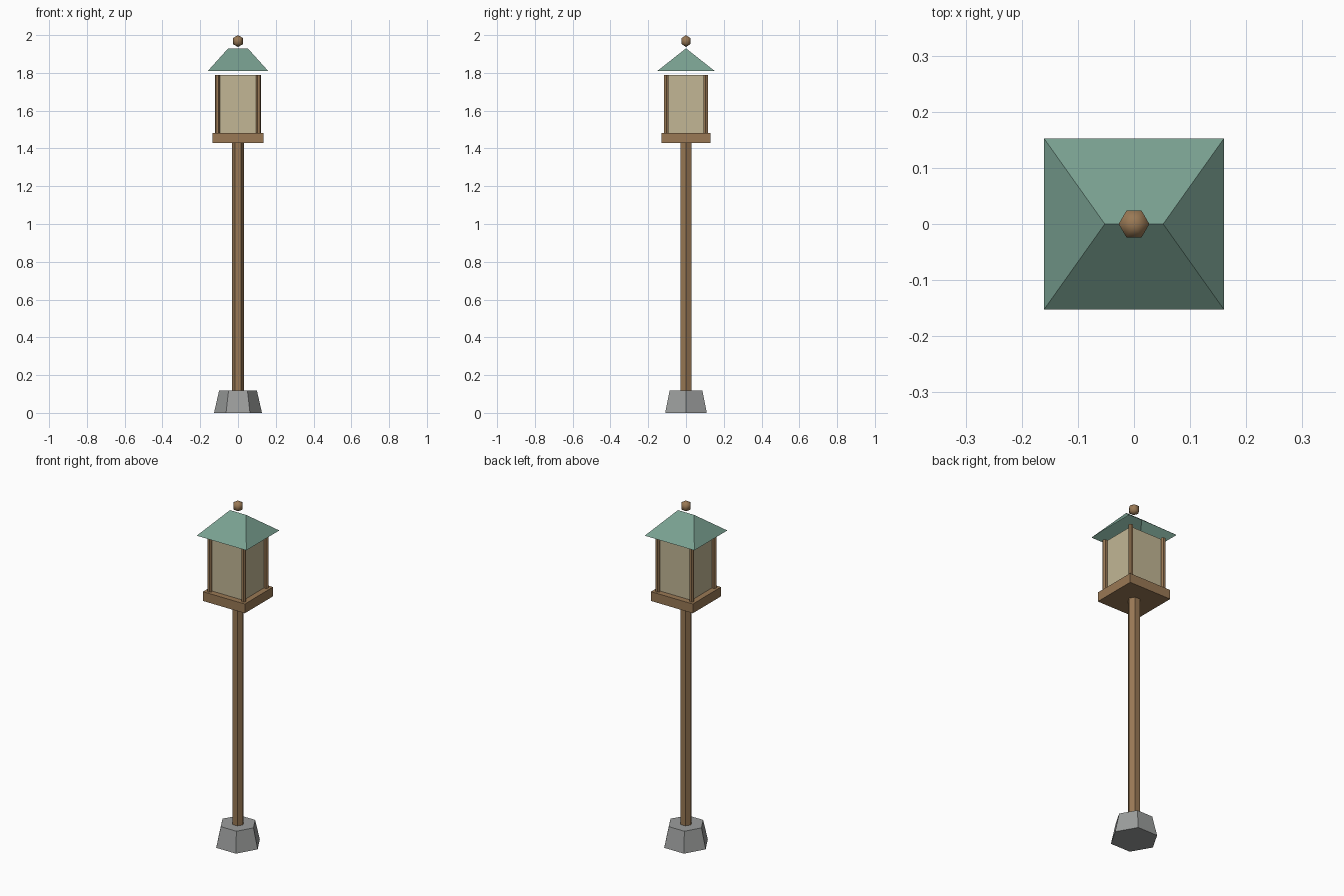
import bpy, bmesh
from math import radians

cube = bpy.data.objects.get("Cube")
if cube:
    bpy.data.objects.remove(cube, do_unlink=True)


def material(name, rgb):
    mat = bpy.data.materials.new(name)
    mat.use_nodes = True
    mat.diffuse_color = (*rgb, 1)
    mat.node_tree.nodes["Principled BSDF"].inputs["Base Color"].default_value = (*rgb, 1)
    return mat


wood = material("brown wood", (0.32, 0.19, 0.09))
teal = material("muted teal", (0.19, 0.35, 0.28))
cream = material("pale cream", (0.54, 0.47, 0.30))
grey = material("stone grey", (0.33, 0.34, 0.335))


def finish(name, mat):
    obj = bpy.context.object
    obj.name = obj.data.name = name
    obj.data.materials.append(mat)
    return obj


def box(name, mat, half_x, half_y, low, high):
    bpy.ops.mesh.primitive_cube_add(size=2, location=(0, 0, (low + high) / 2))
    obj = finish(name, mat)
    obj.scale = (half_x, half_y, (high - low) / 2)
    return obj


def prism(name, mat, r_low, r_high, low, high, x=0, y=0):
    # Six-sided, with corners on the x axis
    bpy.ops.mesh.primitive_cone_add(vertices=6, radius1=r_low, radius2=r_high,
                                    depth=high - low, rotation=(0, 0, radians(30)),
                                    location=(x, y, (low + high) / 2))
    return finish(name, mat)


# Stone foot and pole
prism("stone_foot", grey, 0.127, 0.1, 0, 0.118)
prism("pole", wood, 0.033, 0.033, 0.1, 1.44)

# Lantern tray, pane box and corner posts
box("tray", wood, 0.135, 0.13, 1.428, 1.482)
box("lantern_panes", cream, 0.102, 0.096, 1.475, 1.788)
for side, sx in (("left", 1), ("right", -1)):
    for end, sy in (("front", -1), ("back", 1)):
        prism(f"{end}_{side}_corner_post", wood, 0.0135, 0.0135, 1.475, 1.79,
              sx * 0.109, sy * 0.104)

# Hipped roof, open underneath
bm = bmesh.new()
a, b, c, d = [bm.verts.new((sx * 0.16, sy * 0.152, 1.81))
              for sx, sy in ((-1, -1), (1, -1), (1, 1), (-1, 1))]
ridge_r, ridge_l = [bm.verts.new((x, 0, 1.93)) for x in (-0.052, 0.052)]
for face in ((a, b, ridge_l, ridge_r), (b, c, ridge_l),
             (c, d, ridge_r, ridge_l), (d, a, ridge_r)):
    bm.faces.new(face)
mesh = bpy.data.meshes.new("roof")
bm.to_mesh(mesh)
bm.free()
mesh.materials.append(teal)
bpy.context.collection.objects.link(bpy.data.objects.new("roof", mesh))

# Faceted finial
bpy.ops.mesh.primitive_uv_sphere_add(segments=6, ring_count=3, radius=0.0315,
                                     location=(0, 0, 1.9685), rotation=(0, 0, 0))
finial = finish("finial", wood)
tip = max(finial.data.vertices, key=lambda v: v.co.x)
if abs(tip.co.y) > 0.005:
    finial.rotation_euler.z = radians(30)
bpy.ops.object.shade_smooth()
